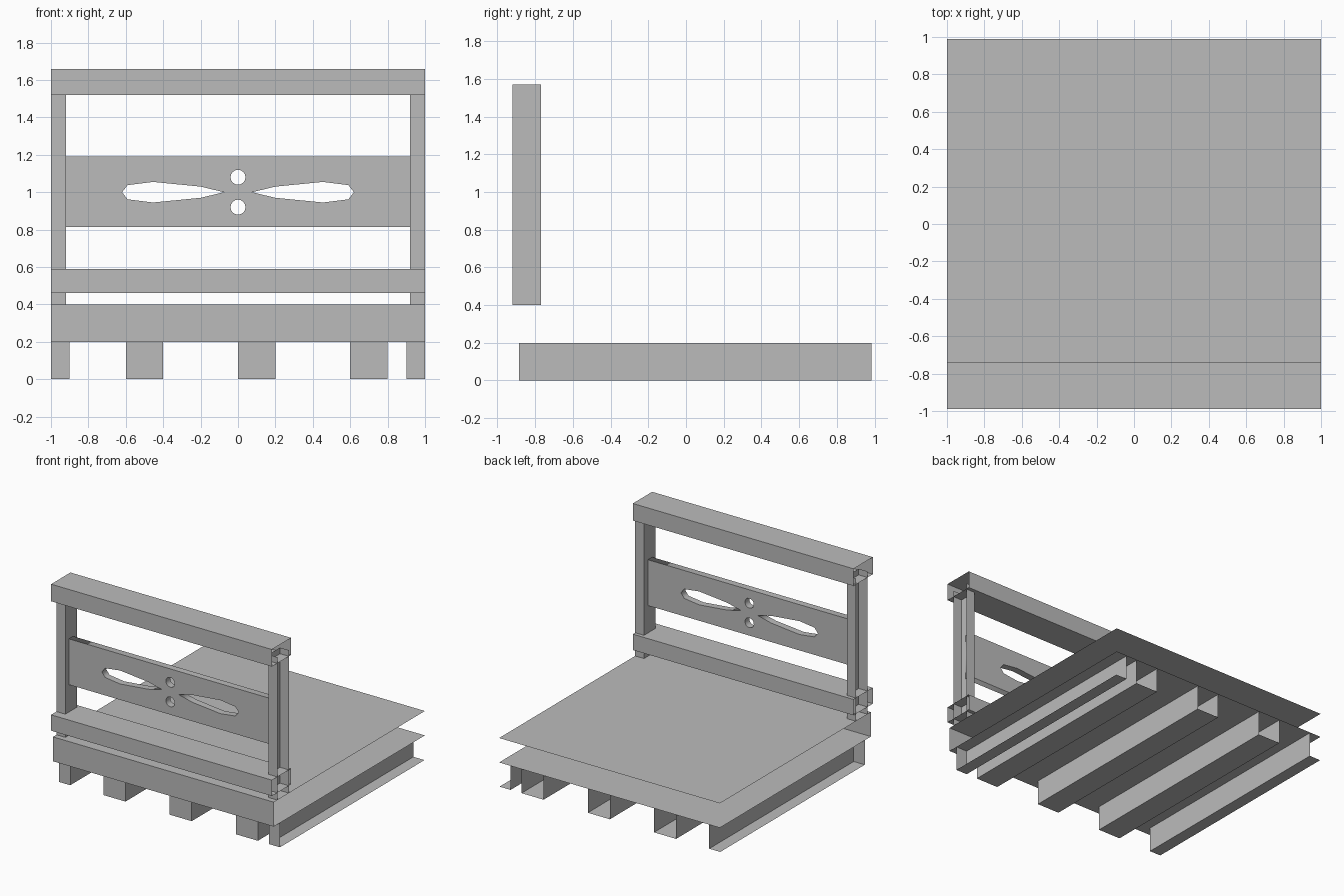
import bpy, bmesh, math
from mathutils import Vector

if "Cube" in bpy.data.objects:
    bpy.data.objects.remove(bpy.data.objects["Cube"], do_unlink=True)

grey = bpy.data.materials.new("plain_grey")
grey.use_nodes = True
grey.diffuse_color = (0.5, 0.5, 0.5, 1)
grey.node_tree.nodes["Principled BSDF"].inputs["Base Color"].default_value = (0.5, 0.5, 0.5, 1)

AXES = {"left": Vector((1, 0, 0)), "right": Vector((-1, 0, 0)),
        "back": Vector((0, 1, 0)), "front": Vector((0, -1, 0)),
        "top": Vector((0, 0, 1)), "bottom": Vector((0, 0, -1))}


def open_box(name, x, y, z, missing):
    """Thin-walled box over the given ranges, with the named sides left open."""
    bm = bmesh.new()
    bmesh.ops.create_cube(bm, size=1)
    bm.normal_update()
    gone = [f for f in bm.faces if any(f.normal.dot(AXES[m]) > 0.9 for m in missing)]
    bmesh.ops.delete(bm, geom=gone, context='FACES')
    for v in bm.verts:
        v.co = [lo + (c + 0.5) * (hi - lo) for c, (lo, hi) in zip(v.co, (x, y, z))]
    mesh = bpy.data.meshes.new(name)
    bm.to_mesh(mesh)
    bm.free()
    mesh.materials.append(grey)
    obj = bpy.data.objects.new(name, mesh)
    bpy.context.collection.objects.link(obj)
    return obj


# Deck: floor, underside and front fascia
open_box("deck", (-1, 1), (-0.965, 0.99), (0.2, 0.4), ["left", "right", "back"])

# Joists under the deck, the outer two open on their outer side
JOIST_Y, JOIST_Z = (-0.885, 0.985), (0, 0.2)
for i, x in enumerate((-0.6, 0, 0.6)):
    open_box(f"joist_{i + 1}", (x, x + 0.2), JOIST_Y, JOIST_Z, ["top", "back"])
for side, s in (("left", 1), ("right", -1)):
    open_box(f"edge_joist_{side}", sorted((0.9 * s, s)), JOIST_Y, JOIST_Z, ["top", "back", side])
    # Posts are channels open to the outside
    open_box(f"post_{side}", sorted((0.92 * s, s)), (-0.92, -0.77), (0.4, 1.57),
             ["top", "bottom", side])

# Rails are tubes with open ends
for name, z in (("top_rail", (1.52, 1.66)), ("lower_rail", (0.46, 0.59))):
    open_box(name, (-1, 1), (-0.99, -0.74), z, ["left", "right"])

# Pierced panel: outline with petal and round cut-outs
petal = [(0.075, 0), (0.2, 0.03), (0.455, 0.055), (0.59, 0.038), (0.62, 0),
         (0.59, -0.038), (0.455, -0.055), (0.2, -0.03)]
outlines = [[(-0.92, -0.185), (0.92, -0.185), (0.92, 0.19), (-0.92, 0.19)]]
for s in (1, -1):
    outlines.append([(s * x, z) for x, z in petal])
    outlines.append([(0.04 * math.cos(a), 0.08 * s + 0.04 * math.sin(a))
                     for a in (math.tau * k / 16 for k in range(16))])

curve = bpy.data.curves.new("panel", 'CURVE')
curve.dimensions = '2D'
curve.fill_mode = 'BOTH'
curve.extrude = 0.028
for points in outlines:
    spline = curve.splines.new('POLY')
    spline.points.add(len(points) - 1)
    for p, (x, z) in zip(spline.points, points):
        p.co = (x, z, 0, 1)
    spline.use_cyclic_u = True
curve.materials.append(grey)
panel = bpy.data.objects.new("panel", curve)
panel.location = (0, -0.848, 1)
panel.rotation_euler = (math.pi / 2, 0, 0)
bpy.context.collection.objects.link(panel)
bpy.ops.object.select_all(action='DESELECT')
panel.select_set(True)
bpy.context.view_layer.objects.active = panel
bpy.ops.object.convert(target='MESH')
